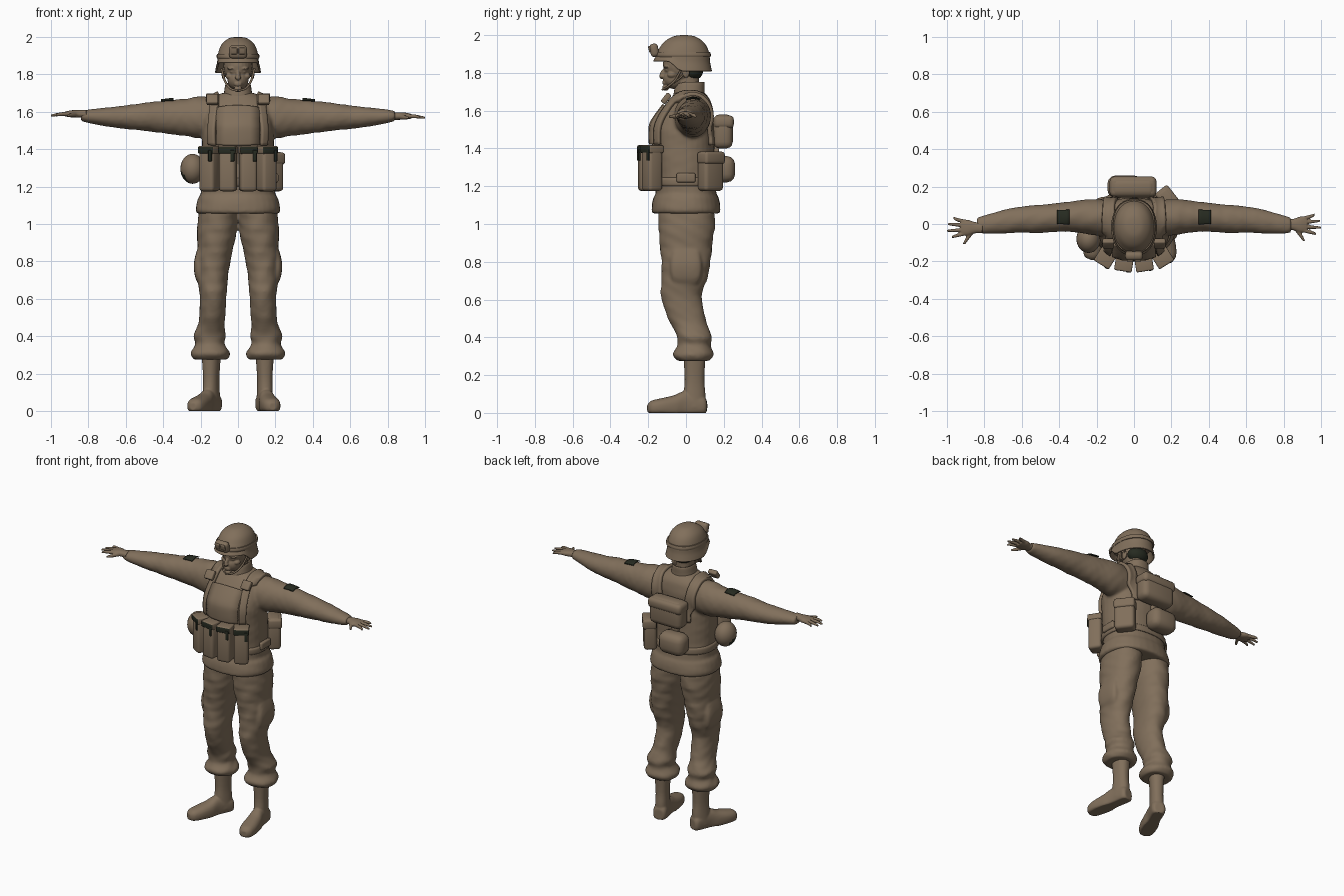
import bpy, bmesh
from math import sin, cos, pi, radians, copysign
from mathutils import Matrix, Vector

if "Cube" in bpy.data.objects:
    bpy.data.objects.remove(bpy.data.objects["Cube"], do_unlink=True)


def material(name, colour):
    mat = bpy.data.materials.new(name)
    mat.use_nodes = True
    mat.diffuse_color = colour
    mat.node_tree.nodes["Principled BSDF"].inputs["Base Color"].default_value = colour
    mat.node_tree.nodes["Principled BSDF"].inputs["Roughness"].default_value = 0.9
    return mat


khaki = material("khaki brown", (0.22, 0.16, 0.105, 1))
dark = material("dark green", (0.02, 0.024, 0.015, 1))


def finish(name, bm, voxel=None, smooth=4, mats=(khaki,)):
    """Turn a bmesh into an object, optionally fused by a voxel remesh."""
    bmesh.ops.recalc_face_normals(bm, faces=bm.faces)
    mesh = bpy.data.meshes.new(name)
    bm.to_mesh(mesh)
    bm.free()
    obj = bpy.data.objects.new(name, mesh)
    bpy.context.collection.objects.link(obj)
    for mat in mats:
        mesh.materials.append(mat)
    mesh.polygons.foreach_set("use_smooth", [True] * len(mesh.polygons))
    if voxel:
        fuse = obj.modifiers.new("fuse", "REMESH")
        fuse.mode, fuse.voxel_size, fuse.use_smooth_shade = "VOXEL", voxel, True
        relax = obj.modifiers.new("relax", "SMOOTH")
        relax.iterations = smooth
    return obj


def spline(rows, steps):
    """Catmull-Rom interpolation through rows of numbers."""
    out = []
    for i in range(len(rows) - 1):
        a, b, c, d = (rows[max(i - 1, 0)], rows[i], rows[i + 1], rows[min(i + 2, len(rows) - 1)])
        for k in range(steps):
            t = k / steps
            out.append([q + t * (r - p) / 2 + t * t * (p - 2.5 * q + 2 * r - s / 2)
                        + t ** 3 * (1.5 * (q - r) + (s - p) / 2) for p, q, r, s in zip(a, b, c, d)])
    return out + [list(rows[-1])]


def loft(bm, rows, axis="z", power=2.3, steps=4, sides=32, fold=0.0):
    """Closed tube; each row is position, two centre values, two radii."""
    rings = []
    for pos, cu, cv, ru, rv in spline(rows, steps):
        ring = []
        for i in range(sides):
            a = 2 * pi * i / sides
            k = 1 + fold * sin(pos * 70 + 2 * sin(a * 2) + a) * sin(a * 3 + pos * 23)
            u = cu + ru * k * copysign(abs(cos(a)) ** (2 / power), cos(a))
            v = cv + rv * k * copysign(abs(sin(a)) ** (2 / power), sin(a))
            ring.append(bm.verts.new({"x": (pos, u, v), "y": (u, pos, v), "z": (u, v, pos)}[axis]))
        rings.append(ring)
    for low, high in zip(rings, rings[1:]):
        for i in range(sides):
            j = (i + 1) % sides
            bm.faces.new((low[i], low[j], high[j], high[i]))
    bm.faces.new(rings[0])
    bm.faces.new(rings[-1])
    return [v for ring in rings for v in ring]


def ball(bm, centre, size, turn=0):
    place = Matrix.Translation(centre) @ Matrix.Rotation(radians(turn), 4, "X") @ Matrix.Diagonal((*size, 1))
    return bmesh.ops.create_uvsphere(bm, u_segments=24, v_segments=16, radius=1, matrix=place)["verts"]


def box(name, centre, size, turn=0, round_=0.015, tilt=0, mats=(khaki,)):
    """Rounded pouch."""
    bm = bmesh.new()
    bmesh.ops.create_cube(bm, size=1, matrix=Matrix.Diagonal((*size, 1)))
    bmesh.ops.bevel(bm, geom=bm.edges[:], offset=round_, segments=3, profile=0.5, affect="EDGES")
    obj = finish(name, bm, mats=mats)
    obj.location = centre
    obj.rotation_euler = (radians(tilt), 0, radians(turn))
    return obj


def mirror_x(verts, side):
    for v in verts:
        v.co.x *= side


def ribbon(name, path, width, target=None, thick=0.016, mat=khaki):
    """Flat strap along a path, hugging the target."""
    bm = bmesh.new()
    rows = [[bm.verts.new((x + width * (i / 4 - 0.5), y, z)) for i in range(5)] for x, y, z in spline(path, 6)]
    for a, b in zip(rows, rows[1:]):
        for i in range(4):
            bm.faces.new((a[i], a[i + 1], b[i + 1], b[i]))
    obj = finish(name, bm, mats=(mat,))
    if target:
        wrap = obj.modifiers.new("wrap", "SHRINKWRAP")
        wrap.target, wrap.offset, wrap.wrap_mode = target, 0.008, "ABOVE_SURFACE"
    solid = obj.modifiers.new("thickness", "SOLIDIFY")
    solid.thickness, solid.offset = thick, 0
    return obj


# Jacket: torso with flared hem, plus both sleeves, fused
bm = bmesh.new()
loft(bm, [(1.055, 0, 0, 0.215, 0.175), (1.075, 0, 0, 0.226, 0.184), (1.14, 0, 0, 0.214, 0.172),
          (1.17, 0, 0, 0.198, 0.16), (1.3, 0, -0.01, 0.195, 0.16), (1.42, 0, -0.015, 0.193, 0.165),
          (1.52, 0, -0.02, 0.19, 0.16), (1.6, 0, 0.005, 0.18, 0.135), (1.66, 0, 0.02, 0.155, 0.105),
          (1.7, 0, 0.02, 0.09, 0.075)], fold=0.01)
sleeve = [(0.1, 0.03, 1.57, 0.09, 0.1), (0.2, 0.035, 1.57, 0.098, 0.112), (0.28, 0.04, 1.57, 0.088, 0.1),
          (0.4, 0.036, 1.572, 0.077, 0.087), (0.5, 0.027, 1.573, 0.076, 0.075), (0.6, 0.024, 1.571, 0.07, 0.063),
          (0.7, 0.012, 1.572, 0.063, 0.051), (0.8, -0.003, 1.576, 0.049, 0.036), (0.84, -0.005, 1.577, 0.04, 0.027)]
for side in (1, -1):
    mirror_x(loft(bm, sleeve, "x", 2, fold=0.025), side)
jacket = finish("jacket", bm, 0.009, 5)

# Collar around the neck, lower at the front
bm = bmesh.new()
for v in loft(bm, [(1.66, 0, 0.02, 0.1, 0.09), (1.69, 0, 0.015, 0.078, 0.083), (1.745, 0, 0.02, 0.068, 0.078),
                   (1.75, 0, 0.02, 0.06, 0.07), (1.72, 0, 0.02, 0.052, 0.06)]):
    v.co.z += 0.25 * min(v.co.y, 0)
finish("collar", bm)

# Hands
for side, label in ((1, "left"), (-1, "right")):
    bm = bmesh.new()
    verts = loft(bm, [(0.81, 0, 1.577, 0.03, 0.022), (0.85, 0, 1.577, 0.03, 0.02), (0.89, 0, 1.577, 0.043, 0.019),
                      (0.925, 0, 1.576, 0.04, 0.013)], "x", 2.3)
    for y, tip in ((-0.034, 0.975), (-0.011, 1.0), (0.013, 0.995), (0.036, 0.965)):
        verts += loft(bm, [(0.9, y * 0.9, 1.577, 0.01, 0.012), (0.95, y * 1.25, 1.575, 0.0095, 0.01),
                           (tip, y * 1.5, 1.568, 0.006, 0.006)], "x", 2, sides=12)
    verts += loft(bm, [(-0.088, 0.91, 1.568, 0.007, 0.007), (-0.06, 0.892, 1.57, 0.011, 0.011),
                       (-0.01, 0.86, 1.575, 0.018, 0.015)], "y", 2, sides=12)
    for v in verts:
        v.co.y -= 0.003 if side > 0 else 0.02
        v.co.z += 0 if side > 0 else 0.012
    mirror_x(verts, side)
    finish(label + "_hand", bm, 0.004, 2)

# Trousers with knee bulge, bloused cuffs and thigh pockets
bm = bmesh.new()
leg = [(1.1, 0.1, 0, 0.1, 0.145), (1.0, 0.11, 0.004, 0.108, 0.15), (0.9, 0.118, 0, 0.099, 0.14),
       (0.8, 0.131, 0, 0.09, 0.13), (0.7, 0.135, -0.01, 0.08, 0.12), (0.62, 0.133, -0.025, 0.072, 0.108),
       (0.5, 0.138, 0.004, 0.069, 0.1), (0.44, 0.147, 0.03, 0.076, 0.092), (0.4, 0.152, 0.045, 0.086, 0.094),
       (0.36, 0.15, 0.043, 0.078, 0.087), (0.31, 0.148, 0.038, 0.106, 0.108), (0.275, 0.146, 0.04, 0.088, 0.085)]
for side in (1, -1):
    mirror_x(loft(bm, leg, power=2.15, fold=0.03), side)
    pocket = loft(bm, [(0.68, 0.19, 0, 0.022, 0.06), (0.72, 0.2, 0, 0.03, 0.08), (0.79, 0.205, 0, 0.031, 0.083),
                       (0.86, 0.198, 0, 0.022, 0.07)], power=3)
    mirror_x(pocket, side)
finish("trousers", bm, 0.009, 4)

# Boots: shaft and foot, turned outward, with a flat sole
for side, label, turn in ((1, "left", 10), (-1, "right", 23)):
    bm = bmesh.new()
    loft(bm, [(0.03, 0, 0, 0.045, 0.058), (0.1, 0, 0, 0.041, 0.058), (0.18, 0, 0, 0.04, 0.052), (0.32, 0, 0, 0.05, 0.06)])
    loft(bm, [(0.062, 0, 0.035, 0.03, 0.035), (0.04, 0, 0.04, 0.045, 0.055), (-0.05, 0, 0.045, 0.042, 0.07),
              (-0.11, 0, 0.033, 0.05, 0.06), (-0.18, 0, 0.03, 0.052, 0.047), (-0.23, 0, 0.027, 0.042, 0.038),
              (-0.252, 0, 0.025, 0.02, 0.02)], "y", 2.4)
    for v in bm.verts:
        v.co.z = max(v.co.z, 0)
    boot = finish(label + "_boot", bm, 0.006, 3)
    boot.location = (0.143 * side, 0.045, 0)
    boot.rotation_euler.z = radians(turn) * side

# Head and neck
bm = bmesh.new()
loft(bm, [(1.64, 0, 0.025, 0.06, 0.065), (1.74, 0, 0.01, 0.052, 0.06), (1.82, 0, 0.01, 0.055, 0.065)])
ball(bm, (0, -0.022, 1.845), (0.078, 0.1, 0.1))
ball(bm, (0, -0.062, 1.77), (0.056, 0.06, 0.055), -15)
ball(bm, (0, -0.108, 1.722), (0.022, 0.018, 0.017))
ball(bm, (0, -0.122, 1.795), (0.012, 0.016, 0.03), -25)
ball(bm, (0, -0.128, 1.782), (0.016, 0.014, 0.009))
for z in (1.753, 1.745):
    ball(bm, (0, -0.114, z), (0.021, 0.012, 0.006))
for side in (1, -1):
    ball(bm, (0.032 * side, -0.1, 1.832), (0.026, 0.02, 0.008))
    ball(bm, (0.045 * side, -0.075, 1.79), (0.022, 0.025, 0.018))
    ball(bm, (0.03 * side, -0.098, 1.815), (0.014, 0.012, 0.007))
    ball(bm, (0.078 * side, 0.0, 1.805), (0.01, 0.02, 0.032))
finish("head", bm, 0.004, 2)

# Dark hair at the nape
bm = bmesh.new()
ball(bm, (0, 0.035, 1.81), (0.07, 0.055, 0.05))
finish("nape_hair", bm, mats=(dark,))

# Helmet: dome with flared rim, raised above the brow
bm = bmesh.new()
shell = loft(bm, [(2.0, 0, -0.01, 0.012, 0.015), (1.992, 0, -0.01, 0.05, 0.06), (1.96, 0, -0.012, 0.088, 0.108),
                  (1.91, 0, -0.014, 0.107, 0.136), (1.86, 0, -0.016, 0.112, 0.143), (1.825, 0, -0.018, 0.12, 0.152),
                  (1.81, 0, -0.018, 0.122, 0.155), (1.815, 0, -0.018, 0.112, 0.143), (1.87, 0, -0.016, 0.098, 0.125)],
             power=2.1, sides=40)
for v in shell:
    low = min(max((1.93 - v.co.z) / 0.12, 0), 1)
    front = min(max((-v.co.y - 0.02) / 0.08, 0), 1)
    v.co.z += 0.052 * low * front * front * (3 - 2 * front)
helmet = finish("helmet", bm)

# Goggles and their band, chin strap
box("goggle_frame", (0, -0.168, 1.92), (0.094, 0.045, 0.07), round_=0.018, tilt=12)
for side in (1, -1):
    box("goggle_lens", (0.021 * side, -0.192, 1.925), (0.034, 0.012, 0.036), round_=0.005, tilt=12)
bm = bmesh.new()
loft(bm, [(1.885, 0, -0.014, 0.112, 0.144), (1.895, 0, -0.014, 0.115, 0.146), (1.91, 0, -0.014, 0.112, 0.142)])
finish("goggle_band", bm)


def cord(name, points, radius):
    curve = bpy.data.curves.new(name, "CURVE")
    curve.dimensions, curve.bevel_depth, curve.bevel_resolution = "3D", radius, 2
    line = curve.splines.new("POLY")
    path = spline(points, 5)
    line.points.add(len(path) - 1)
    for p, co in zip(line.points, path):
        p.co = (*co, 1)
    curve.materials.append(khaki)
    bpy.context.collection.objects.link(bpy.data.objects.new(name, curve))


for side in (1, -1):
    cord("chin_strap", [(0.088 * side, -0.02, 1.83), (0.07 * side, -0.055, 1.765), (0.042 * side, -0.1, 1.725),
                        (0, -0.124, 1.712)], 0.006)
    cord("nape_strap", [(0.088 * side, 0.02, 1.83), (0.072 * side, -0.03, 1.775), (0.06 * side, -0.07, 1.745)], 0.005)

# Chest panel, shoulder straps, buckles and sleeve patches
ribbon("chest_panel", [(0, -0.2, 1.42), (0, -0.2, 1.5), (0, -0.18, 1.58), (0, -0.13, 1.64)], 0.26, jacket, 0.018)
for side in (1, -1):
    ribbon("shoulder_strap", [(0.155 * side, -0.17, 1.42), (0.15 * side, -0.15, 1.56), (0.14 * side, -0.085, 1.67),
                              (0.138 * side, 0.02, 1.71), (0.135 * side, 0.12, 1.66), (0.125 * side, 0.16, 1.55),
                              (0.12 * side, 0.17, 1.42)], 0.06, jacket, 0.022)
    box("strap_buckle", (0.137 * side, -0.105, 1.665), (0.062, 0.03, 0.06), tilt=-38, round_=0.008)
    ribbon("sleeve_patch", [(0.378 * side, 0.0, 1.66), (0.378 * side, 0.04, 1.67), (0.378 * side, 0.075, 1.66)],
           0.068, jacket, 0.006, dark)

# Front ammunition pouches with dark fastening band
for x, y, turn in ((-0.152, -0.18, -32), (-0.053, -0.208, -9), (0.053, -0.208, 9), (0.152, -0.18, 32)):
    box("front_pouch", (x, y, 1.285), (0.09, 0.085, 0.22), turn, 0.018)
    lid = box("pouch_lid", (x, y, 1.396), (0.095, 0.09, 0.042), turn, 0.008, mats=(khaki, dark))
    for face in lid.data.polygons:
        face.material_index = int(face.normal.y < -0.3 and face.normal.z < 0.5)
    out = Matrix.Rotation(radians(turn), 3, "Z") @ Vector((0.03, -0.043, 0))
    box("pouch_tab", (x + out.x, y + out.y, 1.365), (0.02, 0.009, 0.06), turn, 0.003, mats=(dark,))

# Belt, rear and side gear
bm = bmesh.new()
loft(bm, [(1.2, 0, -0.004, 0.2, 0.164), (1.21, 0, -0.005, 0.206, 0.17), (1.235, 0, -0.006, 0.206, 0.17),
          (1.245, 0, -0.006, 0.2, 0.164)])
finish("belt", bm)
box("side_pouch", (0.18, 0.13, 1.28), (0.125, 0.08, 0.21), 128, 0.02)
box("side_pouch_lid", (0.183, 0.133, 1.35), (0.132, 0.086, 0.065), 128, 0.015)
box("small_side_pocket", (0.203, 0.0, 1.245), (0.025, 0.1, 0.05), 0, 0.01)
box("upper_back_pack", (-0.005, 0.195, 1.49), (0.24, 0.105, 0.18), 0, 0.035)
box("upper_pack_flap", (-0.005, 0.2, 1.54), (0.25, 0.108, 0.07), 0, 0.025)
box("lower_back_pouch", (-0.05, 0.2, 1.29), (0.185, 0.12, 0.14), 0, 0.045)
box("rear_webbing", (-0.03, 0.16, 1.385), (0.05, 0.03, 0.08), 0, 0.008)

# Round hip bag with a dark outer end
bm = bmesh.new()
ball(bm, (-0.243, -0.08, 1.295), (0.065, 0.075, 0.08))
for face in bm.faces:
    face.normal_update()
    face.material_index = int(face.normal.dot(Vector((-0.78, -0.1, -0.62))) > 0.86)
finish("hip_bag", bm, mats=(khaki, dark))

# Keep hard edges crisp on the shaded parts
for obj in bpy.context.scene.objects:
    obj.select_set(obj.type == "MESH" and "fuse" not in obj.modifiers)
bpy.context.view_layer.objects.active = helmet
bpy.ops.object.shade_smooth_by_angle(angle=radians(50))
